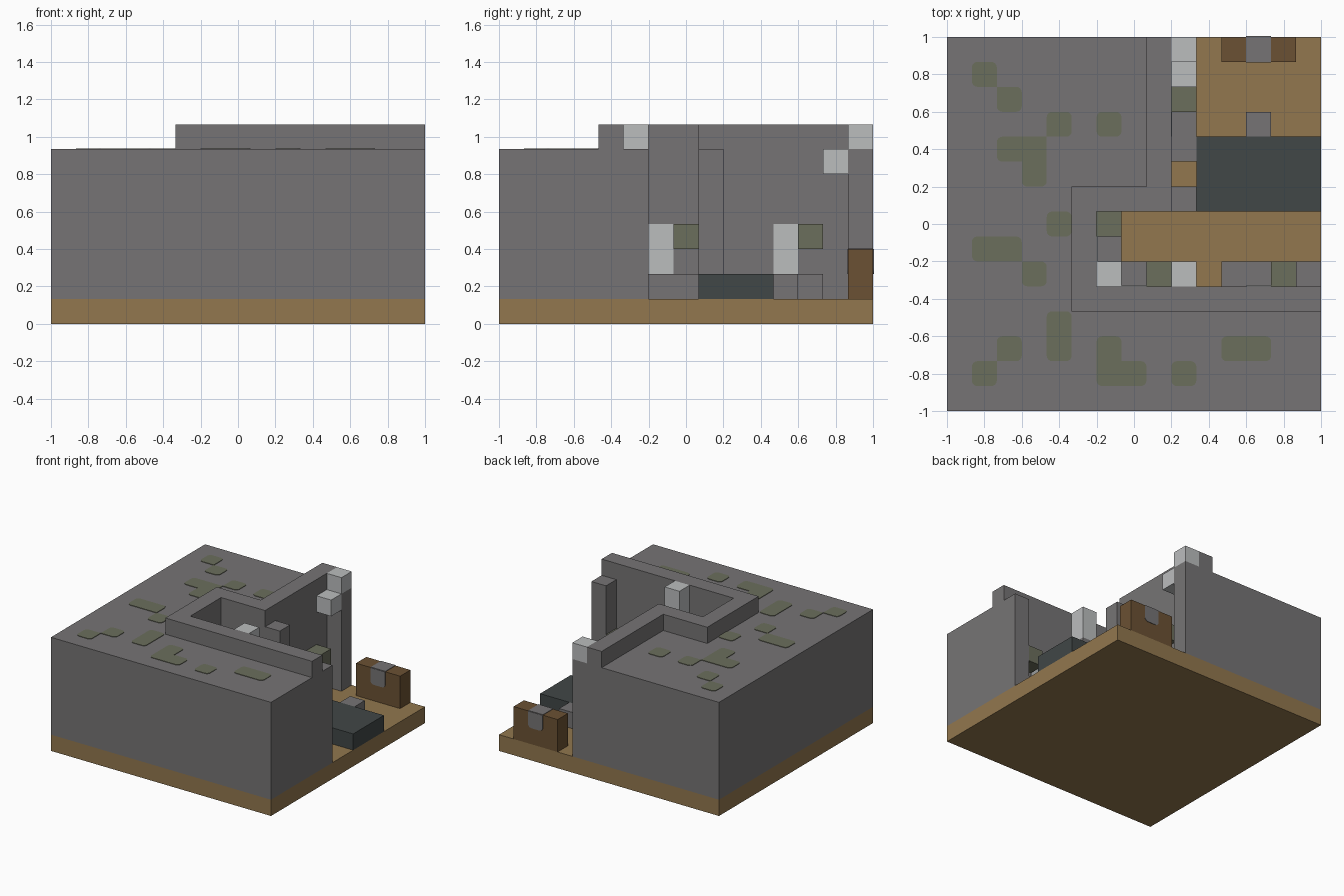
import bpy, bmesh, math
from mathutils import Vector

U = 2 / 15      # one grid block
THIN = 0.03     # plate thickness in blocks

if "Cube" in bpy.data.objects:
    bpy.data.objects.remove(bpy.data.objects["Cube"], do_unlink=True)


def material(name, rgb):
    lin = [((c / 255 + 0.055) / 1.055) ** 2.4 for c in rgb] + [1]
    m = bpy.data.materials.new(name)
    m.use_nodes = True
    m.diffuse_color = lin
    m.node_tree.nodes["Principled BSDF"].inputs["Base Color"].default_value = lin
    return m


STONE = material("grey stone", (118, 116, 117))
MOSS = material("mossy green", (107, 110, 92))
SOIL = material("tan soil", (146, 119, 78))
WOOD = material("dark wood", (107, 81, 51))
PALE = material("pale stone", (187, 189, 190))
SLATE = material("dark slate", (65, 71, 71))


def finish(name, bm, mat):
    """Turn block coordinates into a centred object."""
    bmesh.ops.recalc_face_normals(bm, faces=bm.faces)
    for v in bm.verts:
        v.co = Vector((v.co.x * U - 1, v.co.y * U - 1, v.co.z * U))
    mesh = bpy.data.meshes.new(name)
    bm.to_mesh(mesh)
    bm.free()
    mesh.materials.append(mat)
    obj = bpy.data.objects.new(name, mesh)
    bpy.context.collection.objects.link(obj)


def extrude(bm, points, depth):
    face = bm.faces.new([bm.verts.new(p) for p in points])
    new = bmesh.ops.extrude_face_region(bm, geom=[face], use_keep_orig=True)["geom"]
    verts = [g for g in new if isinstance(g, bmesh.types.BMVert)]
    bmesh.ops.translate(bm, vec=depth, verts=verts)


def prism(name, outline, z0, z1, mat):
    bm = bmesh.new()
    extrude(bm, [(x, y, z0) for x, y in outline], (0, 0, z1 - z0))
    finish(name, bm, mat)


def box(name, x, y, z, mat, size=(1, 1, 1)):
    w, d, h = size
    prism(name, [(x, y), (x + w, y), (x + w, y + d), (x, y + d)], z, z + h, mat)


def plates(name, cells, place, normal, mat, solid=(), r=0.22):
    """Thin cell plates; outer corners are rounded unless a neighbour touches."""
    full = set(cells) | set(solid)
    bm = bmesh.new()
    for i, j in cells:
        points = []
        for k, (sx, sy) in enumerate([(1, 1), (-1, 1), (-1, -1), (1, -1)]):
            near = {(i + sx, j), (i, j + sy), (i + sx, j + sy)}
            cx, cy = i + 0.5 + sx * 0.5, j + 0.5 + sy * 0.5
            if near & full:
                points.append(place(cx, cy))
                continue
            for s in range(5):
                a = math.pi / 2 * (k + s / 4)
                points.append(place(cx - sx * r + r * math.cos(a), cy - sy * r + r * math.sin(a)))
        extrude(bm, points, Vector(normal) * THIN)
    finish(name, bm, mat)


# Ground slab, thick walls and raised rim
box("ground_slab", 0, 0, 0, SOIL, (15, 15, 1))
inner = [(15, 5), (6, 5), (6, 8), (9, 8), (9, 15)]
prism("stone_mass", [(0, 0), (15, 0)] + inner + [(0, 15)], 1, 7, STONE)
prism("raised_rim", [(5, 4), (15, 4)] + inner + [(8, 15), (8, 9), (5, 9)], 7, 8, STONE)

# Moss patches on the roof
moss = [(1, 13), (2, 12), (4, 11), (6, 11), (2, 10), (3, 10), (3, 9), (4, 7), (1, 6),
        (2, 6), (3, 5), (4, 3), (4, 2), (2, 2), (1, 1), (6, 2), (6, 1), (7, 1),
        (9, 1), (11, 2), (12, 2)]
plates("roof_moss", moss, lambda u, v: (u, v, 7), (0, 0, 1), MOSS)

# Pillars and their pale caps
for label, x, y, h in (("front", 14, 5, 6), ("corner", 9, 8, 6), ("back", 9, 14, 6), ("middle", 9, 5, 5)):
    box(label + "_pillar", x, y, 1, STONE, (1, 1, h))
box("back_pillar_cap", 9, 14, 7, PALE)
box("back_pillar_bracket", 9, 13, 6, PALE)
box("middle_pillar_cap", 9, 5, 6, PALE, (1, 1, 2))

# Low ledges along the walls
box("left_ledge", 6, 5, 1, STONE, (1, 3, 1))
box("front_ledge", 7, 5, 1, STONE, (2, 1, 1))
box("front_outer_ledge", 11, 5, 1, STONE, (3, 1, 1))
box("back_ledge", 9, 10, 1, STONE, (1, 3, 1))
box("pale_corner_block", 6, 5, 2, PALE, (1, 1, 2))

# Mossy blocks jutting from the walls
for n, (x, y) in enumerate([(6, 7), (9, 12), (8, 5), (13, 5)]):
    box(f"moss_block_{n + 1}", x, y, 3, MOSS)

# Pale wall panels beside the mossy blocks
for n, (x, y) in enumerate([(6, 6), (9, 11)]):
    box(f"side_wall_panel_{n + 1}", x, y, 2, PALE, (THIN, 1, 2))
for n, x in enumerate([7, 12]):
    box(f"front_wall_panel_{n + 1}", x, 5, 2, PALE, (1, THIN, 2))

# Slate platform and its step
box("slate_platform", 10, 8, 1, SLATE, (5, 3, 1))
box("stone_step", 12, 11, 1, STONE)

# Chest with a stone band and latches
box("chest", 11, 14, 1, WOOD, (3, 1, 2))
box("chest_band", 12, 14, 3, STONE, (1, 1, THIN))
for label, y, n in (("front", 14, -1), ("back", 15, 1)):
    plates(label + "_chest_latch", [(12, 2)], lambda u, v: (u, y, v), (0, n, 0),
           STONE, solid=[(12, 3)])
